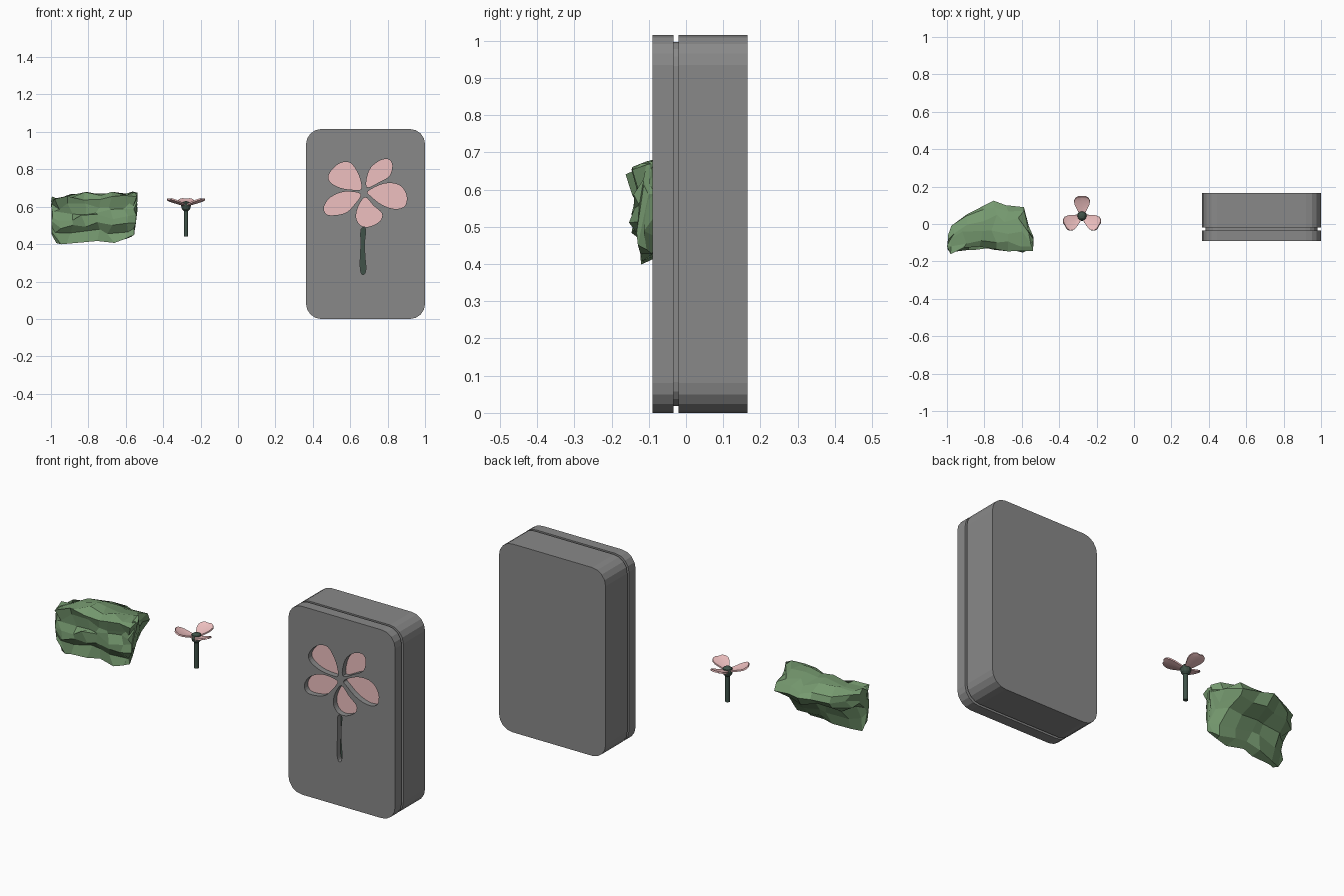
import bpy, bmesh, math, random
from mathutils import Vector, Matrix

if "Cube" in bpy.data.objects:
    bpy.data.objects.remove(bpy.data.objects["Cube"])

random.seed(11)


def material(name, rgb):
    m = bpy.data.materials.new(name)
    m.diffuse_color = (*rgb, 1)
    m.use_nodes = True
    m.node_tree.nodes["Principled BSDF"].inputs["Base Color"].default_value = m.diffuse_color
    return m


PINK = material("petal_pink", (0.86, 0.53, 0.53))
STEM = material("stem_green", (0.05, 0.085, 0.065))
LEAF = material("leaf_green", (0.18, 0.32, 0.16))
CASE = material("case_dark_grey", (0.25, 0.25, 0.25))


def mesh_object(name, bm, mat=None):
    bmesh.ops.recalc_face_normals(bm, faces=bm.faces)
    me = bpy.data.meshes.new(name)
    bm.to_mesh(me)
    bm.free()
    ob = bpy.data.objects.new(name, me)
    bpy.context.collection.objects.link(ob)
    if mat:
        me.materials.append(mat)
    return ob


def rounded_rect(x0, x1, z0, z1, r, n=4):
    corners = [(x1 - r, z1 - r), (x0 + r, z1 - r), (x0 + r, z0 + r), (x1 - r, z0 + r)]
    return [(cx + r * math.cos(a), cz + r * math.sin(a))
            for k, (cx, cz) in enumerate(corners)
            for a in [(k + i / n) * math.pi / 2 for i in range(n + 1)]]


def smooth_loop(pts, n=4):
    """Closed Catmull-Rom through a few points."""
    out, p = [], [Vector(q) for q in pts]
    for i in range(len(p)):
        a, b, c, d = (p[(i + k) % len(p)] for k in (-1, 0, 1, 2))
        for s in range(n):
            t = s / n
            v = 0.5 * (2 * b + (c - a) * t + (2 * a - 5 * b + 4 * c - d) * t * t
                       + (3 * b - a - 3 * c + d) * t ** 3)
            out.append((v.x, v.y))
    return out


def slab(name, loops, y0, y1, mat=None):
    """Filled outlines (inner loops become holes) standing in the xz plane."""
    cu = bpy.data.curves.new(name, 'CURVE')
    cu.dimensions = '2D'
    cu.fill_mode = 'BOTH'
    cu.extrude = (y1 - y0) / 2
    for loop in loops:
        sp = cu.splines.new('POLY')
        sp.points.add(len(loop) - 1)
        for pt, (x, z) in zip(sp.points, loop):
            pt.co = (x, z, 0, 1)
        sp.use_cyclic_u = True
    ob = bpy.data.objects.new(name, cu)
    bpy.context.collection.objects.link(ob)
    ob.location.y = (y0 + y1) / 2
    ob.rotation_euler.x = math.pi / 2
    bpy.ops.object.select_all(action='DESELECT')
    ob.select_set(True)
    bpy.context.view_layer.objects.active = ob
    bpy.ops.object.convert(target='MESH')
    ob = bpy.context.object
    bpy.ops.object.shade_flat()
    if mat:
        ob.data.materials.clear()
        ob.data.materials.append(mat)
    return ob


# Flower outlines in hundredths, relative to the flower centre (0.68, 0.68)
petals = [
    [(-2, 2), (-3.5, 9), (-8, 15.5), (-14, 15), (-19, 10), (-19, 5.5), (-13, 2), (-5, 1)],
    [(0.8, 2.5), (2.2, 11.5), (7.5, 16.5), (12.5, 17.3), (14.5, 14), (13, 8.5), (8, 5.4)],
    [(1.5, 0.2), (10, 4.3), (18, 3.7), (22, -1.5), (21.3, -7.5), (16, -9.2), (9, -7), (3.2, -2.5)],
    [(0, -3), (-3.8, -8.2), (-4.8, -14), (-2.3, -18), (2.5, -18.6), (8, -15.6), (8.9, -11.5), (4.5, -7.5)],
    [(-2.5, -1.2), (-11, 0), (-18.5, -3), (-22, -8), (-20.8, -12), (-16, -12.5), (-10, -11), (-5.5, -6.5)],
]
stem = [(-2.2, -20.2), (0.2, -20), (-0.4, -28), (0, -36), (0.4, -41), (-0.4, -44),
        (-2, -43.8), (-2.7, -39), (-2.3, -29)]
shapes = [smooth_loop([(0.68 + x / 100, 0.68 + z / 100) for x, z in s]) for s in petals + [stem]]

# Case: front plate with flower cut-outs, recessed core, rear body
outer = rounded_rect(0.364, 1.0, 0.0, 1.015, 0.08)
slab("front_plate", [outer] + shapes, -0.09, -0.034, CASE)
slab("seam_core", [rounded_rect(0.382, 0.982, 0.018, 0.997, 0.065)], -0.036, -0.018, CASE)
slab("rear_body", [outer], -0.02, 0.165, CASE)
for i, s in enumerate(shapes):
    is_stem = i == len(petals)
    slab("inlay_stem" if is_stem else f"inlay_petal_{i + 1}", [s], -0.06, -0.034,
         STEM if is_stem else PINK)

# Small flower: stem and bud as one turned profile
FX, FY = -0.278, 0.043
bm = bmesh.new()
prof = [(0.0, 0.44), (0.012, 0.44), (0.012, 0.578), (0.022, 0.588), (0.027, 0.606),
        (0.023, 0.62), (0.012, 0.628), (0.0, 0.63)]
vs = [bm.verts.new((r, 0, z)) for r, z in prof]
es = [bm.edges.new(p) for p in zip(vs, vs[1:])]
bmesh.ops.spin(bm, geom=vs + es, cent=(0, 0, 0), axis=(0, 0, 1), angle=2 * math.pi, steps=12)
bmesh.ops.remove_doubles(bm, verts=bm.verts, dist=1e-4)
bmesh.ops.translate(bm, verts=bm.verts, vec=(FX, FY, 0))
mesh_object("flower_stem_and_bud", bm, STEM)

# Three gently rising petals
rows = [(0.012, 0.014, 0.0), (0.035, 0.027, 0.006), (0.06, 0.039, 0.014),
        (0.08, 0.042, 0.021), (0.094, 0.034, 0.027), (0.102, 0.018, 0.031)]
for k in range(3):
    bm = bmesh.new()
    grid = [[bm.verts.new((r, w * t, 0.612 + z + 0.003 * t * t)) for t in (-1, -0.5, 0, 0.5, 1)]
            for r, w, z in rows]
    for a, b in zip(grid, grid[1:]):
        for j in range(4):
            bm.faces.new((a[j], b[j], b[j + 1], a[j + 1]))
    bm.transform(Matrix.Translation((FX, FY, 0)) @ Matrix.Rotation(math.radians(90 + 120 * k), 4, 'Z'))
    ob = mesh_object(f"flower_petal_{k + 1}", bm, PINK)
    ob.modifiers.new("thickness", 'SOLIDIFY').thickness = 0.008
    bpy.context.view_layer.objects.active = ob
    bpy.ops.object.select_all(action='DESELECT')
    ob.select_set(True)
    bpy.ops.object.modifier_apply(modifier="thickness")
    bpy.ops.object.shade_smooth_by_angle(angle=math.radians(35))

# Faceted foliage clump: lofted sections (x, front y, back y, bottom z, top z)
sections = [(-0.995, -0.135, -0.06, 0.45, 0.65), (-0.965, -0.15, 0.01, 0.415, 0.65),
            (-0.90, -0.14, 0.065, 0.41, 0.665), (-0.82, -0.135, 0.085, 0.415, 0.67),
            (-0.75, -0.14, 0.115, 0.43, 0.66), (-0.68, -0.145, 0.095, 0.42, 0.67),
            (-0.60, -0.155, 0.10, 0.415, 0.67), (-0.56, -0.145, -0.02, 0.44, 0.675),
            (-0.54, -0.11, -0.06, 0.60, 0.66)]
outline = [(.12, 0), (.14, .2), (.04, .35), (.05, .5), (.1, .62), (.1, .76), (0, .92), (.18, .98),
           (.42, 1), (.7, .97), (.92, .9), (1, .76), (.82, .6), (.5, .5), (.36, .25), (.27, .02)]


def jitter(s):
    return random.uniform(-s, s)


bm = bmesh.new()
rings = []
for i, (x, yf, yb, zb, zt) in enumerate(sections):
    jx = 0.004 if i in (0, len(sections) - 1) else 0.02
    rings.append([bm.verts.new((x + jitter(jx), yf + u * (yb - yf) + jitter(0.014),
                                zb + v * (zt - zb) + jitter(0.016))) for u, v in outline])
n = len(outline)
for a, b in zip(rings, rings[1:]):
    for j in range(n):
        bm.faces.new((a[j], b[j], b[(j + 1) % n], a[(j + 1) % n]))
caps = [bm.faces.new(rings[0]), bm.faces.new(rings[-1])]
bmesh.ops.triangulate(bm, faces=caps)
mesh_object("foliage_clump", bm, LEAF)
